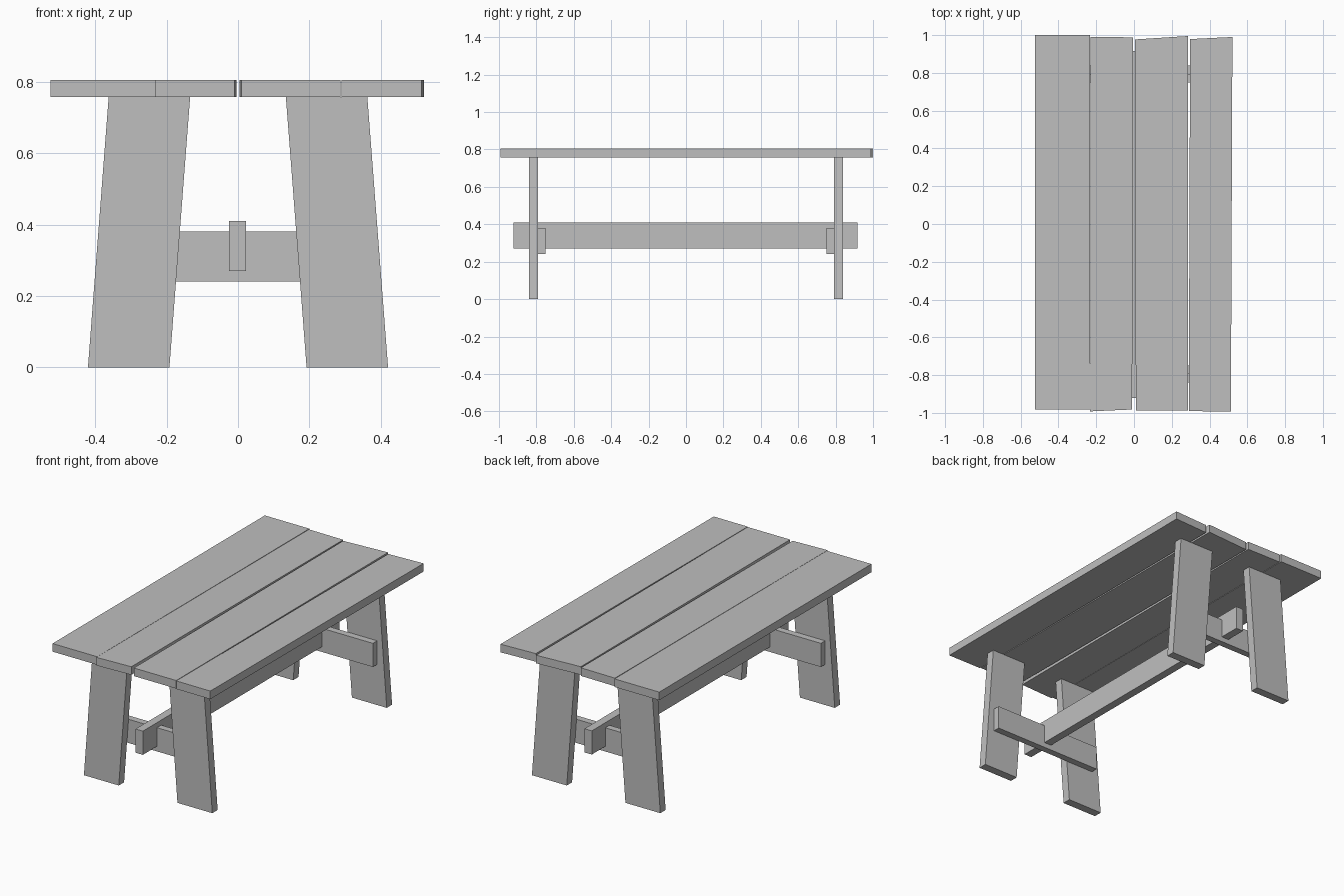
import bpy
import bmesh

cube = bpy.data.objects.get("Cube")
if cube:
    bpy.data.objects.remove(cube, do_unlink=True)

# Single plain material
grey = bpy.data.materials.new("plain_grey")
grey.use_nodes = True
colour = (0.52, 0.52, 0.52, 1)
grey.diffuse_color = colour
grey.node_tree.nodes["Principled BSDF"].inputs["Base Color"].default_value = colour


def prism(name, outline, offset):
    """Extrude a flat outline of 3D points along an offset."""
    bm = bmesh.new()
    face = bm.faces.new([bm.verts.new(p) for p in outline])
    extruded = bmesh.ops.extrude_face_region(bm, geom=[face])["geom"]
    verts = [v for v in extruded if isinstance(v, bmesh.types.BMVert)]
    bmesh.ops.translate(bm, verts=verts, vec=offset)
    bmesh.ops.recalc_face_normals(bm, faces=bm.faces)
    mesh = bpy.data.meshes.new(name)
    bm.to_mesh(mesh)
    bm.free()
    mesh.materials.append(grey)
    obj = bpy.data.objects.new(name, mesh)
    bpy.context.collection.objects.link(obj)
    return obj


def box(name, x, y, z):
    """Box from its x, y and z ranges."""
    outline = [(x[0], y[0], z[0]), (x[1], y[0], z[0]),
               (x[1], y[0], z[1]), (x[0], y[0], z[1])]
    return prism(name, outline, (0, y[1] - y[0], 0))


TOP, UNDER = 0.805, 0.757

# Table top planks, slightly uneven: front left, front right, back right, back left
planks = [
    ((-0.525, -0.983), (-0.233, -0.983), (-0.233, 1.0), (-0.525, 1.0)),
    ((-0.232, -0.992), (-0.010, -0.982), (-0.004, 0.988), (-0.229, 0.991)),
    ((0.010, -0.987), (0.287, -0.987), (0.285, 0.995), (0.004, 0.977)),
    ((0.290, -0.991), (0.513, -0.992), (0.521, 0.990), (0.297, 0.979)),
]
for i, corners in enumerate(planks):
    prism(f"top_plank_{i + 1}", [(x, y, UNDER) for x, y in corners],
          (0, 0, TOP - UNDER))

# Splayed legs and the cross rails on their inner faces
for end, sy in (("front", -1), ("back", 1)):
    for side, sx in (("right", -1), ("left", 1)):
        profile = [(0.192, 0), (0.42, 0), (0.362, UNDER), (0.134, UNDER)]
        prism(f"{end}_{side}_leg", [(sx * x, sy * 0.79, z) for x, z in profile],
              (0, sy * 0.05, 0))
    box(f"{end}_cross_rail", (-0.357, 0.357), (sy * 0.75, sy * 0.79), (0.24, 0.38))

# Long stretcher running through both cross rails
box("long_stretcher", (-0.025, 0.023), (-0.922, 0.916), (0.27, 0.41))
